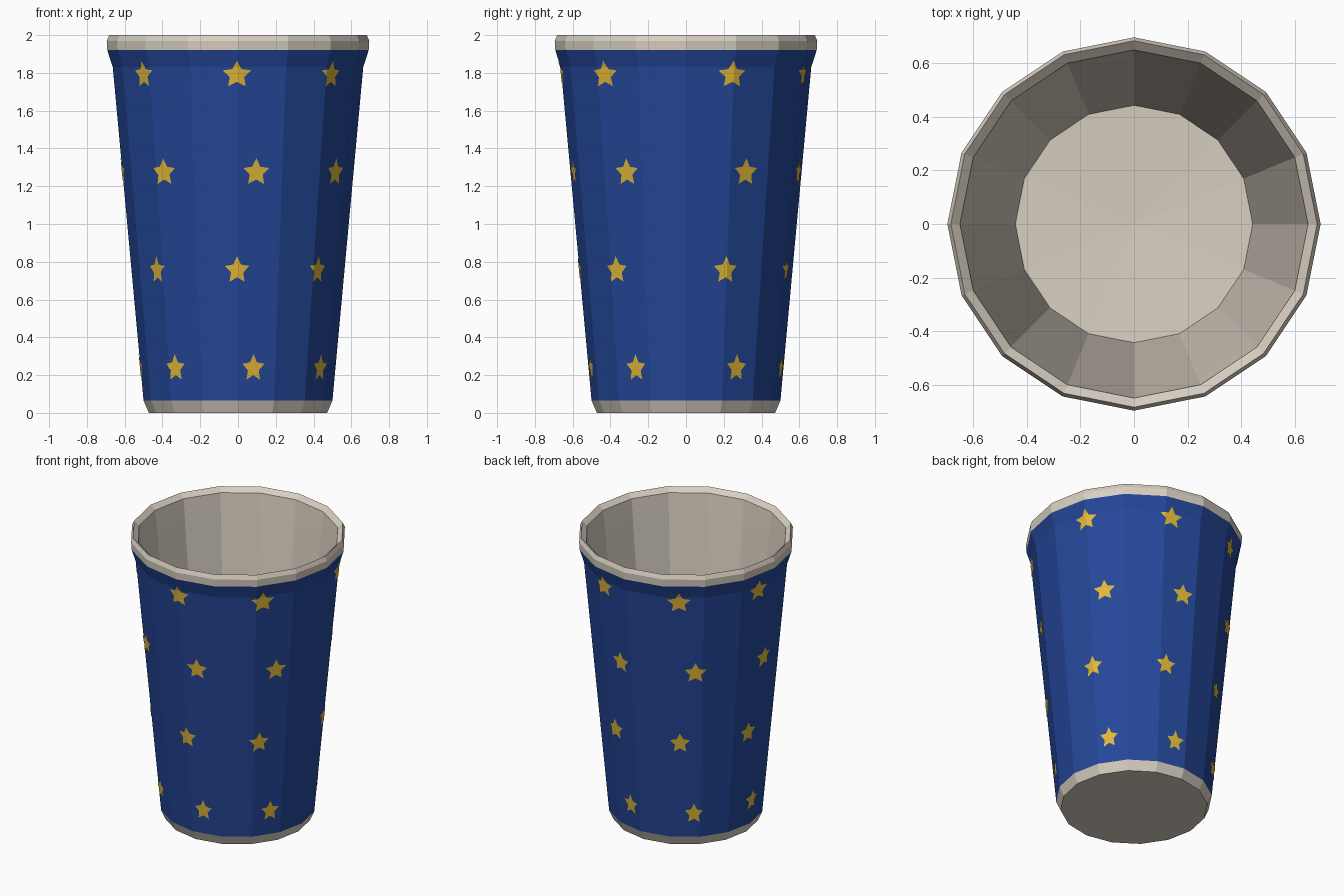
import bpy, bmesh, math

if "Cube" in bpy.data.objects:
    bpy.data.objects.remove(bpy.data.objects["Cube"])

SIDES = 16
STEP = 2 * math.pi / SIDES


def material(name, rgb):
    def lin(c):
        c /= 255
        return c / 12.92 if c <= 0.04045 else ((c + 0.055) / 1.055) ** 2.4
    m = bpy.data.materials.new(name)
    m.diffuse_color = (*[lin(c) for c in rgb], 1)
    m.use_nodes = True
    m.node_tree.nodes["Principled BSDF"].inputs["Base Color"].default_value = m.diffuse_color
    return m


cream = material("cream", (216, 207, 193))
blue = material("blue", (36, 71, 153))
gold = material("gold", (224, 183, 56))


def finish(name, bm, mats):
    me = bpy.data.meshes.new(name)
    bm.to_mesh(me)
    bm.free()
    for m in mats:
        me.materials.append(m)
    ob = bpy.data.objects.new(name, me)
    bpy.context.collection.objects.link(ob)
    return ob


# Cup: lathed profile (radius, height), blue between the base band and the rim
BAND, KINK, RIM = (0.50, 0.065), (0.663, 1.83), (0.692, 1.92)
profile = [(0.472, 0), BAND, KINK, RIM, (0.695, 1.97), (0.682, 2.0),
           (0.648, 1.97), (0.632, 1.83), (0.442, 0.07)]
bm = bmesh.new()
rings = [[bm.verts.new((r * math.sin(i * STEP), -r * math.cos(i * STEP), z))
          for i in range(SIDES)] for r, z in profile]
for k in range(len(rings) - 1):
    for i in range(SIDES):
        j = (i + 1) % SIDES
        f = bm.faces.new((rings[k][i], rings[k][j], rings[k + 1][j], rings[k + 1][i]))
        f.material_index = 1 if k in (1, 2) else 0
bm.faces.new(rings[0][::-1])
# slightly dished floor
centre = bm.verts.new((0, 0, 0.05))
for i in range(SIDES):
    bm.faces.new((rings[-1][i], rings[-1][(i + 1) % SIDES], centre))
finish("cup", bm, [cream, blue])


def wall_radius(z):
    (r0, z0), (r1, z1) = (BAND, KINK) if z <= KINK[1] else (KINK, RIM)
    return r0 + (r1 - r0) * (z - z0) / (z1 - z0)


# Stars: drawn flat as (angle, height), split at the cup's edges, wrapped on
bm = bmesh.new()
HALF_W, HALF_H = math.radians(7.0), 0.075
for row, z in enumerate((1.79, 1.273, 0.755, 0.237)):
    first = 112 if row % 2 == 0 else 121.7
    for n in range(7):
        a = math.radians(first + n * 49.5)
        mid = bm.verts.new((a, z, 0))
        tips = []
        for p in range(10):
            s = 1 if p % 2 == 0 else 0.5
            t = p * math.pi / 5
            tips.append(bm.verts.new((a + s * HALF_W * math.sin(t), z + s * HALF_H * math.cos(t), 0)))
        for p in range(10):
            bm.faces.new((mid, tips[(p + 1) % 10], tips[p]))


def split(co, no):
    bmesh.ops.bisect_plane(bm, geom=bm.verts[:] + bm.edges[:] + bm.faces[:],
                           plane_co=co, plane_no=no)


for i in range(2 * SIDES):
    split((i * STEP, 0, 0), (1, 0, 0))
split((0, KINK[1], 0), (0, 1, 0))
for v in bm.verts:
    a, z = v.co.x, v.co.y
    off = (a % STEP) - STEP / 2
    r = (wall_radius(z) * math.cos(STEP / 2) + 0.003) / math.cos(off)
    v.co = (r * math.sin(a), -r * math.cos(a), z)
for f in bm.faces:
    f.normal_update()
    c = f.calc_center_median()
    if f.normal.x * c.x + f.normal.y * c.y < 0:
        f.normal_flip()
finish("stars", bm, [gold])
